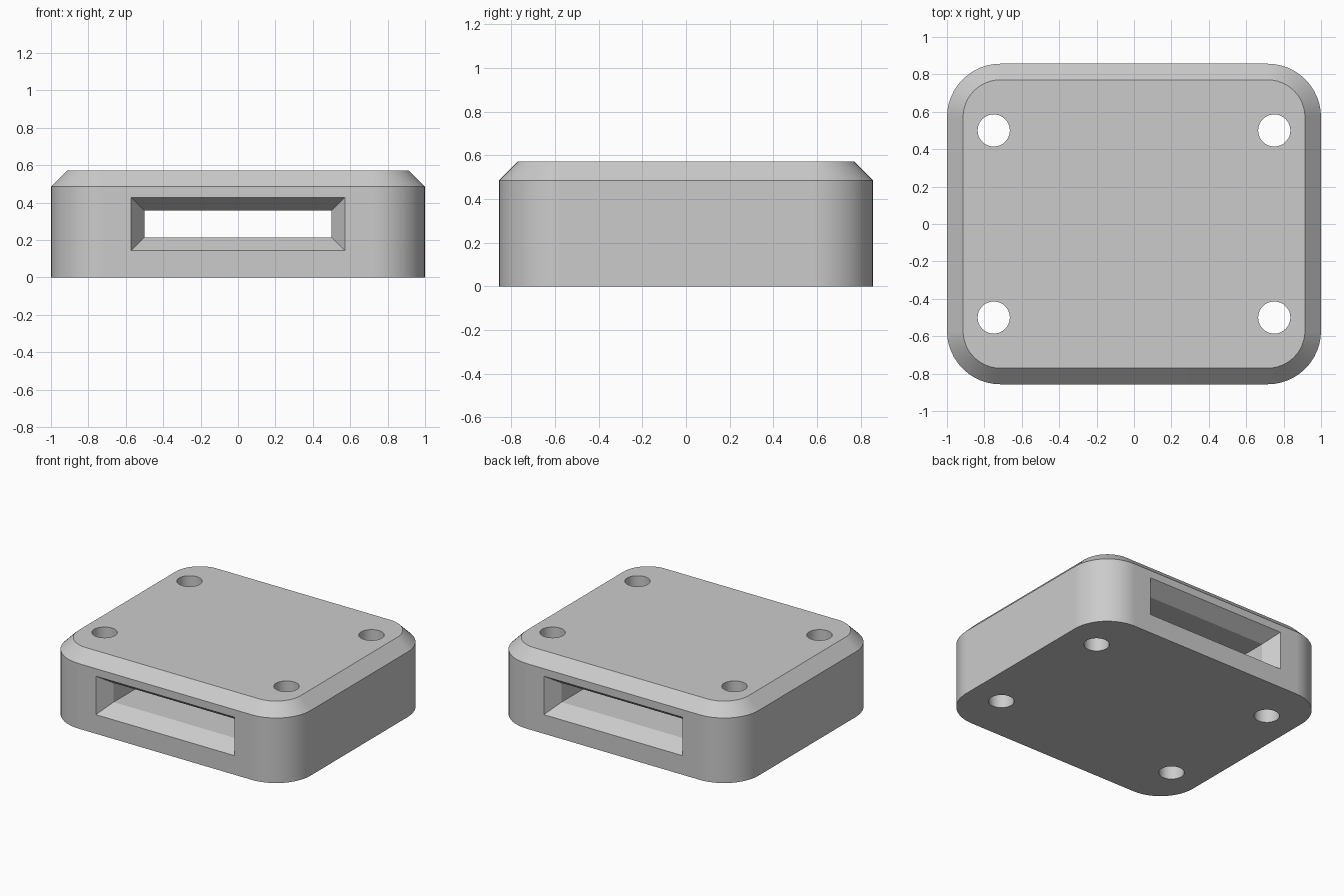
import bpy
import bmesh
import math

# Main dimensions
HALF_X, HALF_Y, HEIGHT = 1.0, 0.857, 0.571
CORNER, CHAMFER = 0.286, 0.086
HOLE_X, HOLE_Y, HOLE_R = 0.75, 0.5, 0.086
SLOT_X, SLOT_Z, SLOT_MID = 0.5, 0.0715, HEIGHT / 2
FLARE, FLARE_DEPTH = 0.0715, 0.107
ARC_STEPS = 12

default = bpy.data.objects.get("Cube")
if default:
    bpy.data.objects.remove(default, do_unlink=True)

grey = bpy.data.materials.new("light_grey")
grey.use_nodes = True
colour = (0.6, 0.6, 0.6, 1)
grey.diffuse_color = colour
grey.node_tree.nodes["Principled BSDF"].inputs["Base Color"].default_value = colour


def loft(name, sections):
    """Skin a closed solid through equal-length rings of points."""
    bm = bmesh.new()
    rings = [[bm.verts.new(p) for p in ring] for ring in sections]
    n = len(rings[0])
    for a, b in zip(rings, rings[1:]):
        for i in range(n):
            j = (i + 1) % n
            bm.faces.new((a[i], a[j], b[j], b[i]))
    bm.faces.new(rings[0])
    bm.faces.new(rings[-1])
    bmesh.ops.recalc_face_normals(bm, faces=bm.faces)
    mesh = bpy.data.meshes.new(name)
    bm.to_mesh(mesh)
    bm.free()
    mesh.materials.append(grey)
    obj = bpy.data.objects.new(name, mesh)
    bpy.context.collection.objects.link(obj)
    return obj


def rounded_ring(inset, z):
    r = CORNER - inset
    ring = []
    for k, (sx, sy) in enumerate(((1, 1), (-1, 1), (-1, -1), (1, -1))):
        for i in range(ARC_STEPS + 1):
            a = math.pi / 2 * (k + i / ARC_STEPS)
            ring.append((sx * (HALF_X - CORNER) + r * math.cos(a),
                         sy * (HALF_Y - CORNER) + r * math.sin(a), z))
    return ring


def circle_ring(x, y, z, steps=48):
    return [(x + HOLE_R * math.cos(math.tau * i / steps),
             y + HOLE_R * math.sin(math.tau * i / steps), z) for i in range(steps)]


def slot_ring(y, grow):
    w, h = SLOT_X + grow, SLOT_Z + grow
    return [(sx * w, y, SLOT_MID + sz * h)
            for sx, sz in ((-1, -1), (1, -1), (1, 1), (-1, 1))]


# Rounded block with a chamfered top rim
block = loft("block", [rounded_ring(0, 0), rounded_ring(0, HEIGHT - CHAMFER),
                       rounded_ring(CHAMFER, HEIGHT)])

# Through slot, flared at the front and back mouths
over = 0.02
mouth = FLARE * (FLARE_DEPTH + over) / FLARE_DEPTH
neck = HALF_Y - FLARE_DEPTH
cutters = [loft("slot_cutter", [slot_ring(-HALF_Y - over, mouth), slot_ring(-neck, 0),
                                slot_ring(neck, 0), slot_ring(HALF_Y + over, mouth)])]

# Four vertical screw holes
for sx in (-1, 1):
    for sy in (-1, 1):
        x, y = sx * HOLE_X, sy * HOLE_Y
        cutters.append(loft("hole_cutter", [circle_ring(x, y, -0.1),
                                            circle_ring(x, y, HEIGHT + 0.1)]))

bpy.ops.object.select_all(action="DESELECT")
block.select_set(True)
bpy.context.view_layer.objects.active = block
for cutter in cutters:
    cutter.hide_render = True
    mod = block.modifiers.new("cut", "BOOLEAN")
    mod.operation = "DIFFERENCE"
    mod.solver = "EXACT"
    mod.object = cutter
    bpy.ops.object.modifier_apply(modifier=mod.name)
    bpy.data.objects.remove(cutter, do_unlink=True)

# Smooth corners and holes, with crisp edges and flat walls
bpy.ops.object.shade_smooth_by_angle(angle=math.radians(25))
weighted = block.modifiers.new("flat_walls", "WEIGHTED_NORMAL")
weighted.keep_sharp = True
